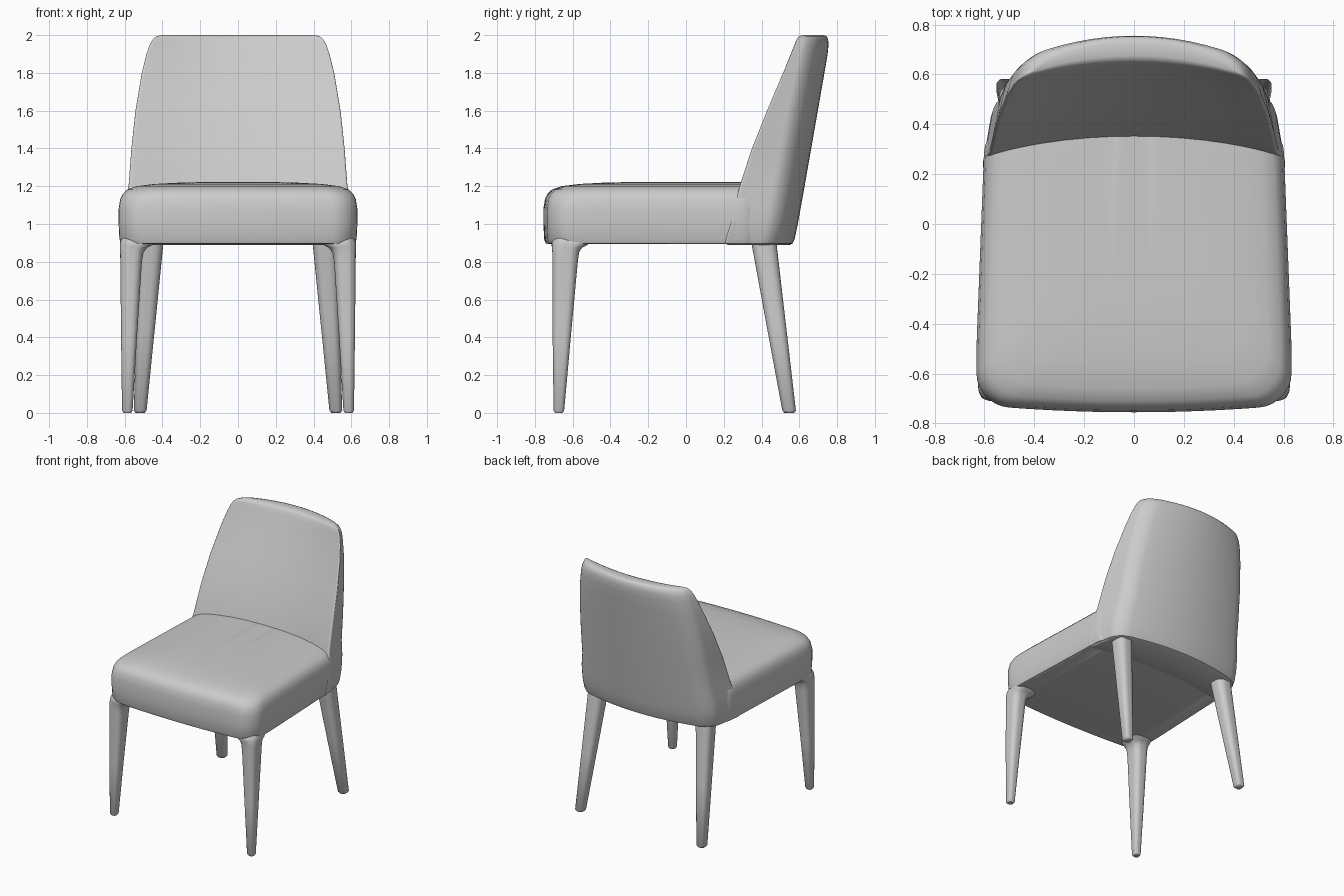
import bpy, bmesh, math

old = bpy.data.objects.get("Cube")
if old:
    bpy.data.objects.remove(old, do_unlink=True)

fabric = bpy.data.materials.new("light grey upholstery")
fabric.use_nodes = True
GREY = (0.6, 0.6, 0.6, 1)
fabric.diffuse_color = GREY
fabric.node_tree.nodes["Principled BSDF"].inputs["Base Color"].default_value = GREY


def rounded_rect(hx, hy, r_front, r_rear, arc=7, side=12):
    """Counter-clockwise outline starting mid left, with front and rear radii."""
    corners = [(-1, -1, r_front, 180), (1, -1, r_front, 270),
               (1, 1, r_rear, 0), (-1, 1, r_rear, 90)]
    pts = []
    arcs = []
    for sx, sy, r, start in corners:
        r = min(r, hx * 0.98, hy * 0.98)
        cx, cy = sx * (hx - r), sy * (hy - r)
        angles = [math.radians(start + 90 * i / arc) for i in range(arc + 1)]
        arcs.append([(cx + r * math.cos(a), cy + r * math.sin(a)) for a in angles])
    for i, a in enumerate(arcs):
        pts += a
        (x0, y0), (x1, y1) = a[-1], arcs[(i + 1) % 4][0]
        pts += [(x0 + (x1 - x0) * k / side, y0 + (y1 - y0) * k / side)
                for k in range(1, side)]
    half = side // 2
    return pts[-half:] + pts[:-half]


def cap(bm, loop):
    """Close a ring with strips running front to rear, so curved ends stay true."""
    n = len(loop)
    bm.faces.new((loop[0], loop[1], loop[-1]))
    for i in range(1, n // 2 - 1):
        bm.faces.new((loop[i], loop[i + 1], loop[n - i - 1], loop[n - i]))
    m = n // 2
    bm.faces.new((loop[m - 1], loop[m], loop[m + 1]))


def loft(name, rings, angle=40):
    """Skin a stack of equal-length rings and cap both ends."""
    bm = bmesh.new()
    loops = [[bm.verts.new(p) for p in ring] for ring in rings]
    n = len(loops[0])
    for a, b in zip(loops, loops[1:]):
        for i in range(n):
            j = (i + 1) % n
            bm.faces.new((a[i], a[j], b[j], b[i]))
    cap(bm, loops[0])
    cap(bm, loops[-1])
    bmesh.ops.recalc_face_normals(bm, faces=bm.faces)
    mesh = bpy.data.meshes.new(name)
    bm.to_mesh(mesh)
    bm.free()
    mesh.materials.append(fabric)
    obj = bpy.data.objects.new(name, mesh)
    bpy.context.collection.objects.link(obj)
    bpy.ops.object.select_all(action="DESELECT")
    obj.select_set(True)
    bpy.context.view_layer.objects.active = obj
    bpy.ops.object.shade_smooth_by_angle(angle=math.radians(angle))


# Seat cushion: tapered toward the rear, bowed front, crowned top
def seat_ring(z, inset):
    front, rear = -0.755 + inset, 0.42
    hy, mid = (rear - front) / 2, (rear + front) / 2
    hx = 0.632 - inset
    ring = []
    for x, y in rounded_rect(hx, hy, 0.13, 0.14):
        v = (y / hy + 1) / 2
        taper = 1 - 0.07 * max(0, v - 0.2)
        bow = 0.03 * (x / hx) ** 2 * (1 - v)
        ring.append((x * taper, y + mid + bow, z))
    return ring


SEAT = [(0.893, 0.03), (0.898, 0.012), (0.92, 0.004), (1.0, 0), (1.08, 0),
        (1.13, 0.008), (1.16, 0.022), (1.182, 0.045), (1.2, 0.095),
        (1.212, 0.19), (1.219, 0.32), (1.222, 0.45)]
loft("seat", [seat_ring(z, i) for z, i in SEAT])


# Backrest: curved shell leaning back; height, half width, side front y, rear y
def back_ring(z, w, front, rear):
    hy = (rear - front) / 2
    ring = []
    for x, y in rounded_rect(w, hy, 0.02, 0.1):
        v = (y / hy + 1) / 2
        s = (x / w) ** 2
        y_front = front + 0.065 * (1 - s)
        y_rear = rear - 0.085 * s
        ring.append((x * (1 - 0.08 * v), y_front + (y_rear - y_front) * v, z))
    return ring


BACK = [(0.89, 0.585, 0.215, 0.55), (0.897, 0.6, 0.203, 0.565),
        (0.92, 0.606, 0.205, 0.575), (1.0, 0.609, 0.23, 0.592),
        (1.1, 0.602, 0.255, 0.61), (1.2, 0.582, 0.28, 0.628),
        (1.4, 0.567, 0.345, 0.663), (1.6, 0.546, 0.425, 0.698),
        (1.8, 0.513, 0.51, 0.733), (1.9, 0.488, 0.55, 0.75),
        (1.95, 0.471, 0.57, 0.755), (1.98, 0.453, 0.583, 0.752),
        (1.994, 0.435, 0.594, 0.744), (2.0, 0.41, 0.61, 0.73)]
loft("backrest", [back_ring(*row) for row in BACK])


# Legs: tapered, rounded square sections, mirrored left and right
def leg(name, side, rows):
    rings = []
    for z, cx, cy, hx, hy in rows:
        r = min(hx, hy) * 0.75
        rings.append([(side * (cx + x), cy + y, z)
                      for x, y in rounded_rect(hx, hy, r, r, 5, 4)])
    loft(name, rings, 50)


FRONT = [(0, 0.586, -0.673, 0.02, 0.02), (0.012, 0.586, -0.673, 0.028, 0.028),
         (0.4, 0.577, -0.658, 0.042, 0.048), (0.8, 0.566, -0.64, 0.057, 0.067),
         (0.85, 0.562, -0.637, 0.062, 0.071), (0.875, 0.553, -0.63, 0.072, 0.08),
         (0.888, 0.54, -0.617, 0.085, 0.095), (0.9, 0.535, -0.612, 0.09, 0.1),
         (0.94, 0.525, -0.6, 0.085, 0.09), (1.0, 0.5, -0.58, 0.06, 0.06)]
REAR = [(0, 0.518, 0.546, 0.024, 0.026), (0.012, 0.518, 0.546, 0.034, 0.036),
        (0.45, 0.489, 0.48, 0.049, 0.051), (0.89, 0.46, 0.414, 0.064, 0.066),
        (0.95, 0.456, 0.405, 0.064, 0.066)]
for side, label in ((1, "left"), (-1, "right")):
    leg("front_leg_" + label, side, FRONT)
    leg("rear_leg_" + label, side, REAR)
